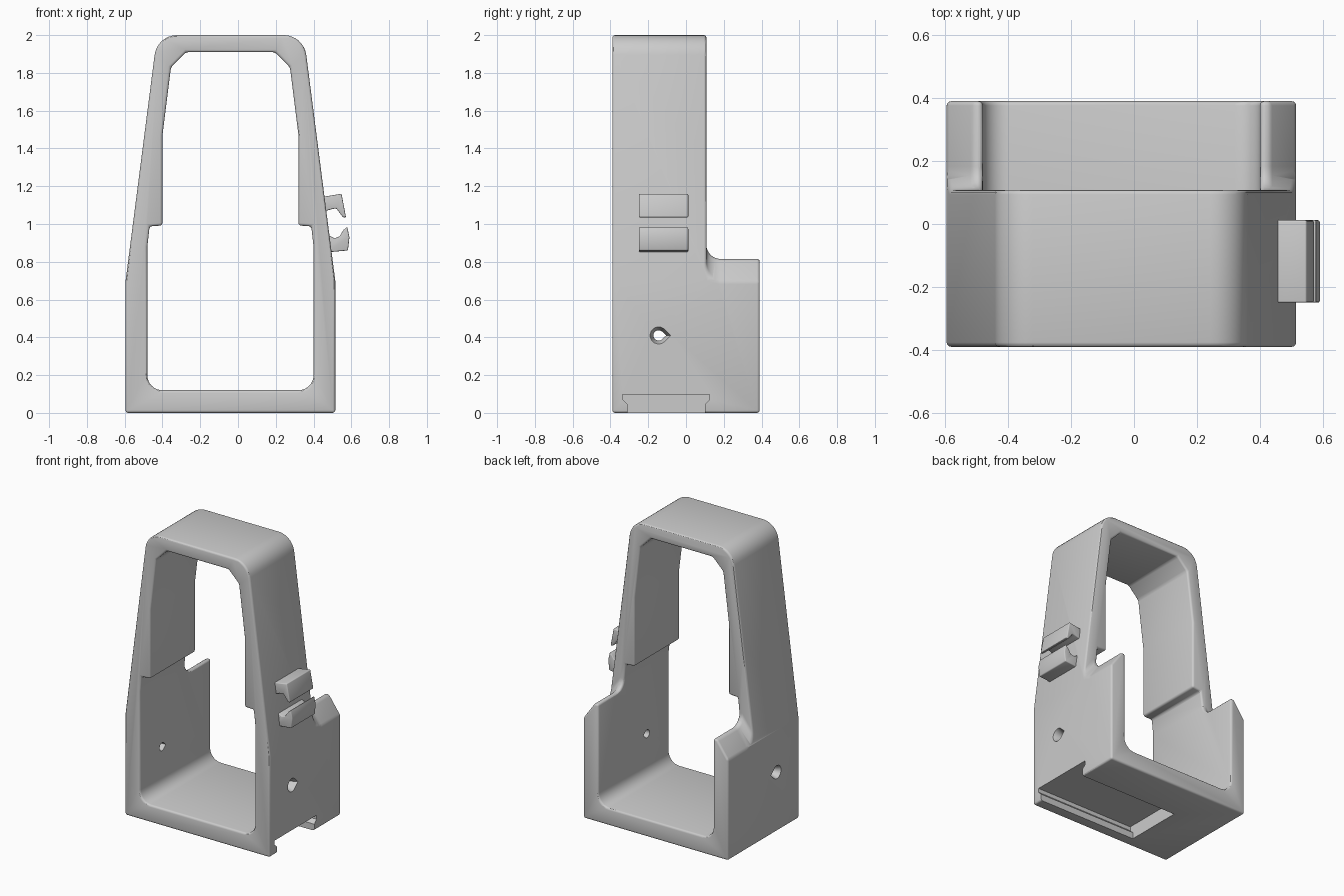
import bpy, bmesh, math
from mathutils import Vector

if "Cube" in bpy.data.objects:
    bpy.data.objects.remove(bpy.data.objects["Cube"])

CX = -0.04  # the frame's own centre line in x
grey = bpy.data.materials.new("light_grey")
grey.diffuse_color = (0.6, 0.6, 0.6, 1)
grey.use_nodes = True
grey.node_tree.nodes["Principled BSDF"].inputs["Base Color"].default_value = grey.diffuse_color


def loft(name, rings):
    """Closed solid skinned through matching rings of 3D points."""
    bm = bmesh.new()
    vs = [[bm.verts.new(p) for p in r] for r in rings]
    n = len(rings[0])
    for a, b in zip(vs, vs[1:]):
        for i in range(n):
            j = (i + 1) % n
            bm.faces.new((a[i], a[j], b[j], b[i]))
    bm.faces.new(vs[0][::-1])
    bm.faces.new(vs[-1])
    bmesh.ops.recalc_face_normals(bm, faces=bm.faces)
    me = bpy.data.meshes.new(name)
    bm.to_mesh(me)
    bm.free()
    ob = bpy.data.objects.new(name, me)
    bpy.context.collection.objects.link(ob)
    me.materials.append(grey)
    return ob


def rounded(points, seg=8):
    """Polygon from (x, z) or (x, z, radius) points with filleted corners."""
    out = []
    for i, p in enumerate(points):
        c = Vector(p[:2])
        if len(p) == 2:
            out.append(c)
            continue
        a = (Vector(points[i - 1][:2]) - c).normalized()
        b = (Vector(points[(i + 1) % len(points)][:2]) - c).normalized()
        half = a.angle(b) / 2
        mid = c + (a + b).normalized() * (p[2] / math.sin(half))
        t = p[2] / math.tan(half)
        u, v = c + a * t - mid, c + b * t - mid
        ang = u.angle(v)
        for k in range(seg + 1):
            f = k / seg
            out.append(mid + (u * math.sin((1 - f) * ang) + v * math.sin(f * ang)) / math.sin(ang))
    return out


def prism_y(name, pts, y0, y1):
    return loft(name, [[(x, y, z) for x, z in pts] for y in (y0, y1)])


def mirrored(right):
    """Full profile from its right half, listed bottom to top."""
    left = [(-p[0],) + tuple(p[1:]) for p in reversed(right)]
    return [(p[0] + CX,) + tuple(p[1:]) for p in right + left]


def apply(ob, kind, **settings):
    bpy.ops.object.select_all(action='DESELECT')
    bpy.context.view_layer.objects.active = ob
    ob.select_set(True)
    m = ob.modifiers.new(kind, kind)
    for k, v in settings.items():
        setattr(m, k, v)
    bpy.ops.object.modifier_apply(modifier=m.name)


def cut(ob, cutter):
    apply(ob, 'BOOLEAN', operation='DIFFERENCE', solver='EXACT', object=cutter)
    bpy.data.objects.remove(cutter)


def soften(ob, width):
    apply(ob, 'BEVEL', width=width, segments=3, limit_method='ANGLE',
          angle_limit=math.radians(35), use_clamp_overlap=False)


def smooth(ob):
    bpy.ops.object.select_all(action='DESELECT')
    bpy.context.view_layer.objects.active = ob
    ob.select_set(True)
    bpy.ops.object.shade_smooth_by_angle(angle=math.radians(30))


# Tapered frame body
body = prism_y("frame_body", rounded(mirrored([(0.555, 0), (0.555, 0.70), (0.388, 2.0, 0.12)])),
               -0.39, 0.39)

# Opening with a step halfway up and chamfered top corners
cut(body, prism_y("opening_cutter", rounded(mirrored([
    (0.44, 0.12, 0.08), (0.44, 0.88), (0.428, 0.988), (0.36, 0.992),
    (0.36, 1.47), (0.315, 1.83), (0.235, 1.91)])), -0.6, 0.6))

# Upper back cut away, with a fillet and wall tops sloping outward
step = rounded([(0.108, 2.4), (0.108, 0.815, 0.075), (0.7, 0.815), (0.7, 2.4)])
rings = []
for dx, drop in ((-0.67, 0.28), (-0.47, 0), (0.47, 0), (0.67, 0.28)):
    rings.append([(CX + dx, y, z - drop) for y, z in step])
cut(body, loft("back_cutter", rings))
soften(body, 0.014)

# Teardrop pin holes, widened at the outer faces
drop = [(math.cos(a) * 0.05, math.sin(a) * 0.05)
        for a in [math.radians(45 + 270 * k / 18) for k in range(19)]] + [(0.072, 0)]
rings = []
for dx, s in ((-0.58, 1.1), (-0.51, 0.55), (0.51, 0.55), (0.58, 1.1)):
    rings.append([(CX + dx, -0.145 + y * s, 0.41 + z * s) for y, z in drop])
cut(body, loft("pin_hole_cutter", rings))

# Undercut slot in the base, open on the right
half = [(0.205, -0.05), (0.205, 0.045), (0.23, 0.07), (0.23, 0.098)]
slot = half + [(-y, z) for y, z in reversed(half)]
cut(body, loft("slot_cutter", [[(x, y - 0.105, z) for y, z in slot] for x in (-0.25, 0.7)]))
smooth(body)

# Pair of cable clip jaws on the right side
jaws = {
    "upper_clip_jaw": [(0.44, 1.142), (0.548, 1.16), (0.572, 1.035), (0.556, 1.035),
                       (0.52, 1.083), (0.495, 1.078), (0.45, 1.065)],
    "lower_clip_jaw": [(0.47, 0.85), (0.582, 0.86), (0.59, 0.93), (0.578, 0.985),
                       (0.56, 0.97), (0.535, 0.932), (0.51, 0.925), (0.47, 0.945)],
}
for name, pts in jaws.items():
    jaw = prism_y(name, pts, -0.25, 0.012)
    soften(jaw, 0.006)
    smooth(jaw)
